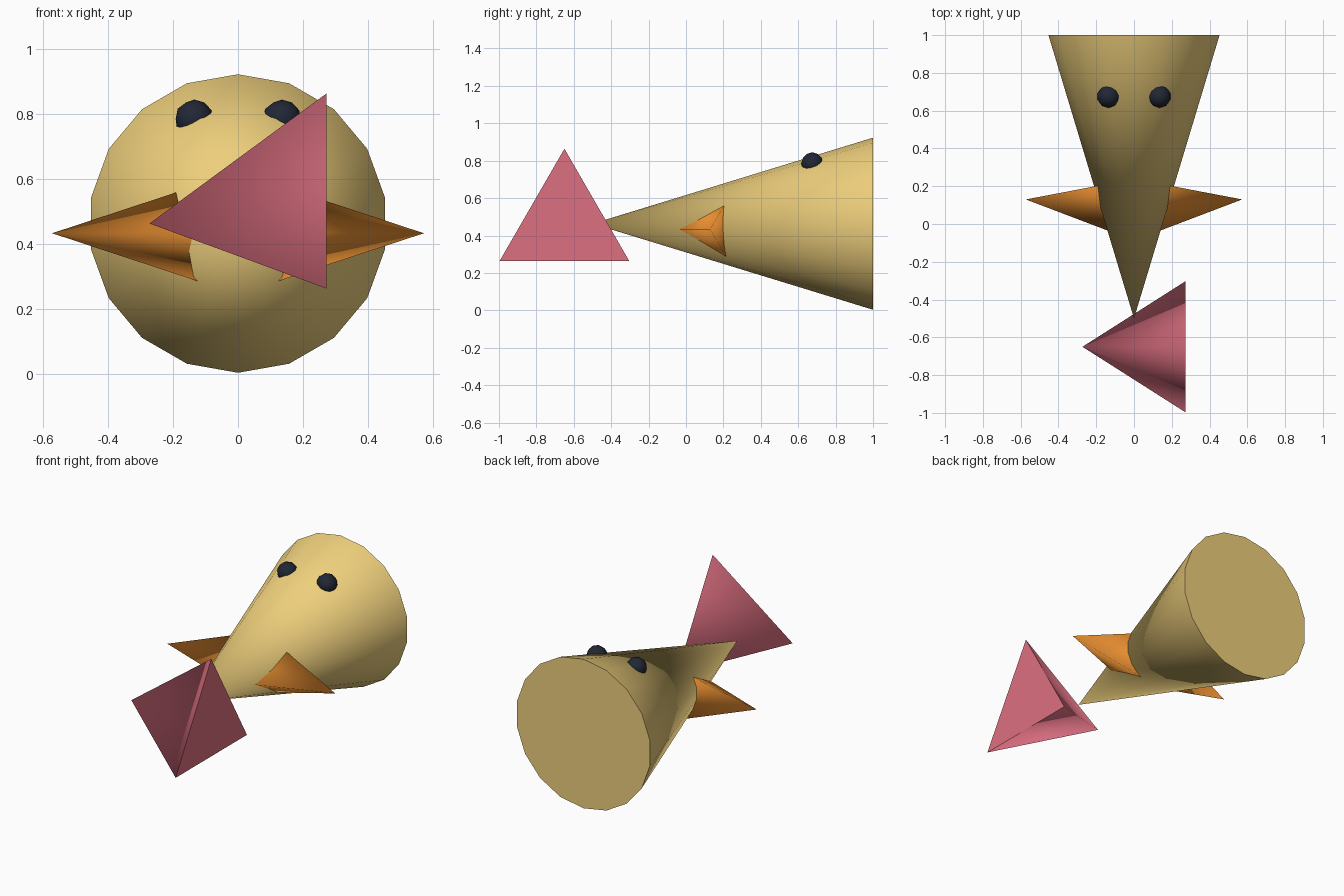
import bpy, bmesh
from math import sin, cos, pi
from mathutils import Vector

if "Cube" in bpy.data.objects:
    bpy.data.objects.remove(bpy.data.objects["Cube"])


def material(name, color):
    m = bpy.data.materials.new(name)
    m.diffuse_color = (*color, 1)
    m.use_nodes = True
    m.node_tree.nodes["Principled BSDF"].inputs["Base Color"].default_value = m.diffuse_color
    return m


def finish(bm, name, mat):
    me = bpy.data.meshes.new(name)
    bm.to_mesh(me)
    bm.free()
    me.materials.append(mat)
    ob = bpy.data.objects.new(name, me)
    bpy.context.collection.objects.link(ob)
    return ob


def cone(name, mat, base, tip, first, radius, sides):
    """Closed cone from base centre to tip; first = direction of the first rim corner."""
    base, tip, u = Vector(base), Vector(tip), Vector(first)
    v = (tip - base).normalized().cross(u)
    bm = bmesh.new()
    rim = []
    for i in range(sides):
        a = 2 * pi * i / sides
        rim.append(bm.verts.new(base + radius * (cos(a) * u + sin(a) * v)))
    apex = bm.verts.new(tip)
    cap = bm.faces.new(rim)
    for i in range(sides):
        bm.faces.new((rim[i], rim[(i + 1) % sides], apex)).smooth = True
    for e in cap.edges:
        e.smooth = False
    bmesh.ops.recalc_face_normals(bm, faces=bm.faces[:])
    return finish(bm, name, mat)


gold = material("gold", (0.85, 0.62, 0.20))
orange = material("orange", (0.80, 0.27, 0.03))
pink = material("pink", (0.72, 0.16, 0.22))
dark = material("dark", (0.015, 0.02, 0.035))

# Body: long cone lying along y
cone("body", gold, (0, 1, 0.463), (0, -0.5, 0.463), (0, 0, 1), 0.46, 18)

# Pink three-sided cone at the narrow end
cone("end_pyramid", pink, (0.273, -0.65, 0.463), (-0.273, -0.65, 0.463),
     (0, 0, 1), 0.401, 3)

# Side fins and eyes, mirrored left and right
for side, s in (("left", -1), ("right", 1)):
    cone("fin_" + side, orange, (s * 0.073, 0.13, 0.433), (s * 0.573, 0.13, 0.433),
         (0, -1, 0), 0.19, 3)

    bm = bmesh.new()
    bmesh.ops.create_icosphere(bm, subdivisions=2, radius=0.06)
    bmesh.ops.translate(bm, verts=bm.verts[:], vec=(s * 0.135, 0.675, 0.785))
    for f in bm.faces:
        f.smooth = True
    finish(bm, "eye_" + side, dark)
